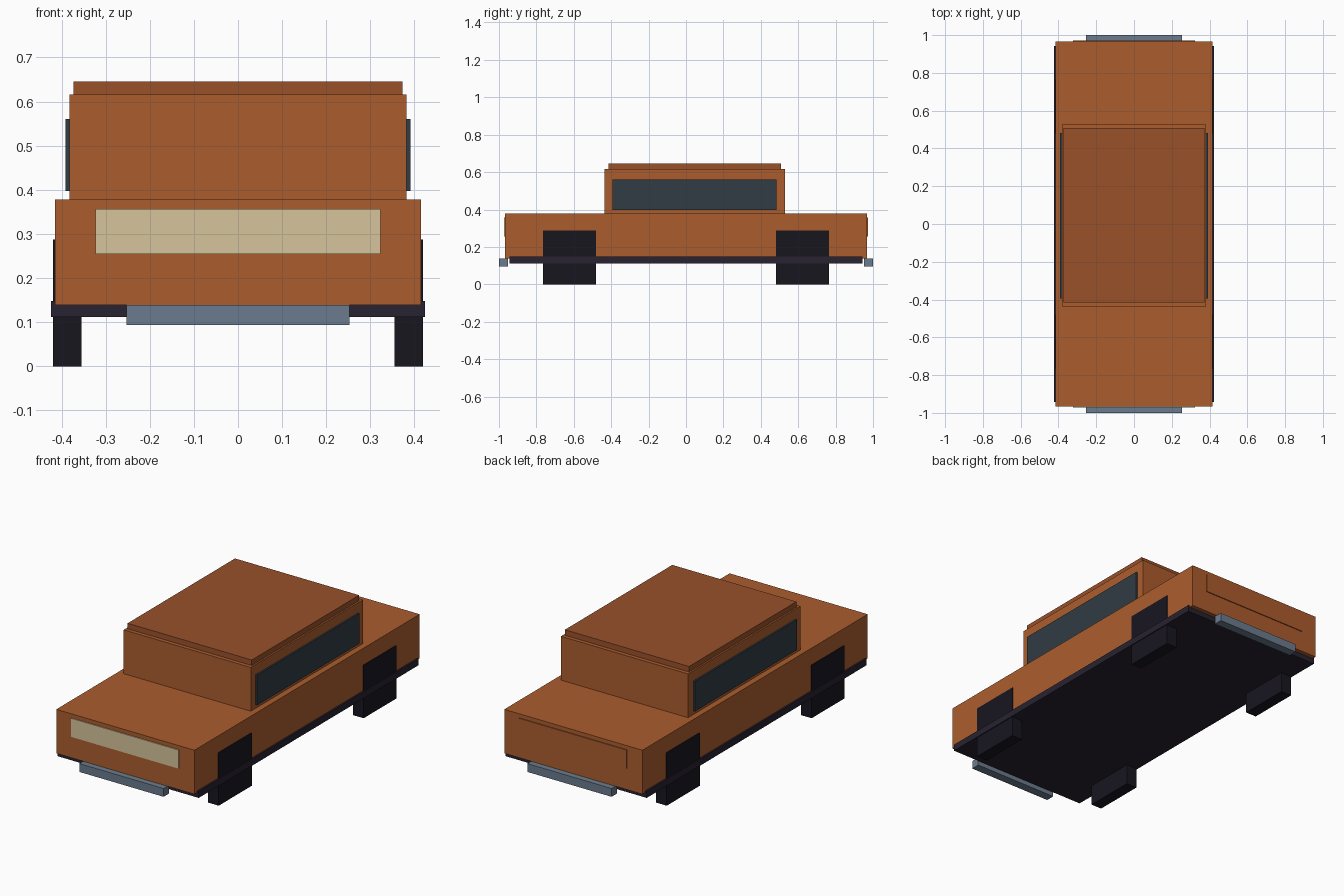
import bpy

if "Cube" in bpy.data.objects:
    bpy.data.objects.remove(bpy.data.objects["Cube"])


def material(name, r, g, b):
    # 0-255 display colour to linear
    m = bpy.data.materials.new(name)
    m.diffuse_color = [(c / 255) ** 2.2 for c in (r, g, b)] + [1]
    m.use_nodes = True
    m.node_tree.nodes["Principled BSDF"].inputs["Base Color"].default_value = m.diffuse_color
    return m


orange = material("orange_paint", 170, 93, 49)
roof_paint = material("roof_paint", 152, 82, 46)
glass = material("dark_glass", 52, 62, 70)
cream = material("cream_light", 213, 195, 153)
rubber = material("rubber", 30, 28, 36)
under = material("underbody", 43, 39, 52)
steel = material("steel", 107, 122, 140)


def box(name, x, y, z, mat):
    # Box from (min, max) ranges
    bpy.ops.mesh.primitive_cube_add(size=1, location=[sum(r) / 2 for r in (x, y, z)])
    ob = bpy.context.object
    ob.name = name
    ob.scale = [r[1] - r[0] for r in (x, y, z)]
    bpy.ops.object.transform_apply(location=False, rotation=False, scale=True)
    ob.data.materials.append(mat)
    return ob


def span(a, b, s):
    # Range mirrored by sign s
    return tuple(sorted((a * s, b * s)))


# Main body, underbody, cabin and roof
box("body", (-0.415, 0.415), (-0.967, 0.967), (0.139, 0.378), orange)
box("underbody", (-0.424, 0.424), (-0.943, 0.943), (0.112, 0.148), under)
box("cabin", (-0.382, 0.382), (-0.436, 0.528), (0.37, 0.616), orange)
box("roof", (-0.373, 0.373), (-0.415, 0.507), (0.612, 0.646), roof_paint)

# Side windows and wheels
for s, side in ((-1, "left"), (1, "right")):
    box(side + "_window", span(0.372, 0.391, s), (-0.394, 0.483), (0.397, 0.561), glass)
    for t, end in ((-1, "front"), (1, "rear")):
        box(f"{end}_{side}_wheel", span(0.355, 0.419, s), span(0.48, 0.764, t), (0, 0.287), rubber)

# Bumpers and end panels
for t, end, mat in ((-1, "front", cream), (1, "rear", orange)):
    box(end + "_bumper", (-0.253, 0.253), span(0.952, 1.0, t), (0.094, 0.139), steel)
    box(end + "_panel", (-0.323, 0.323), span(0.955, 0.972, t), (0.255, 0.356), mat)
